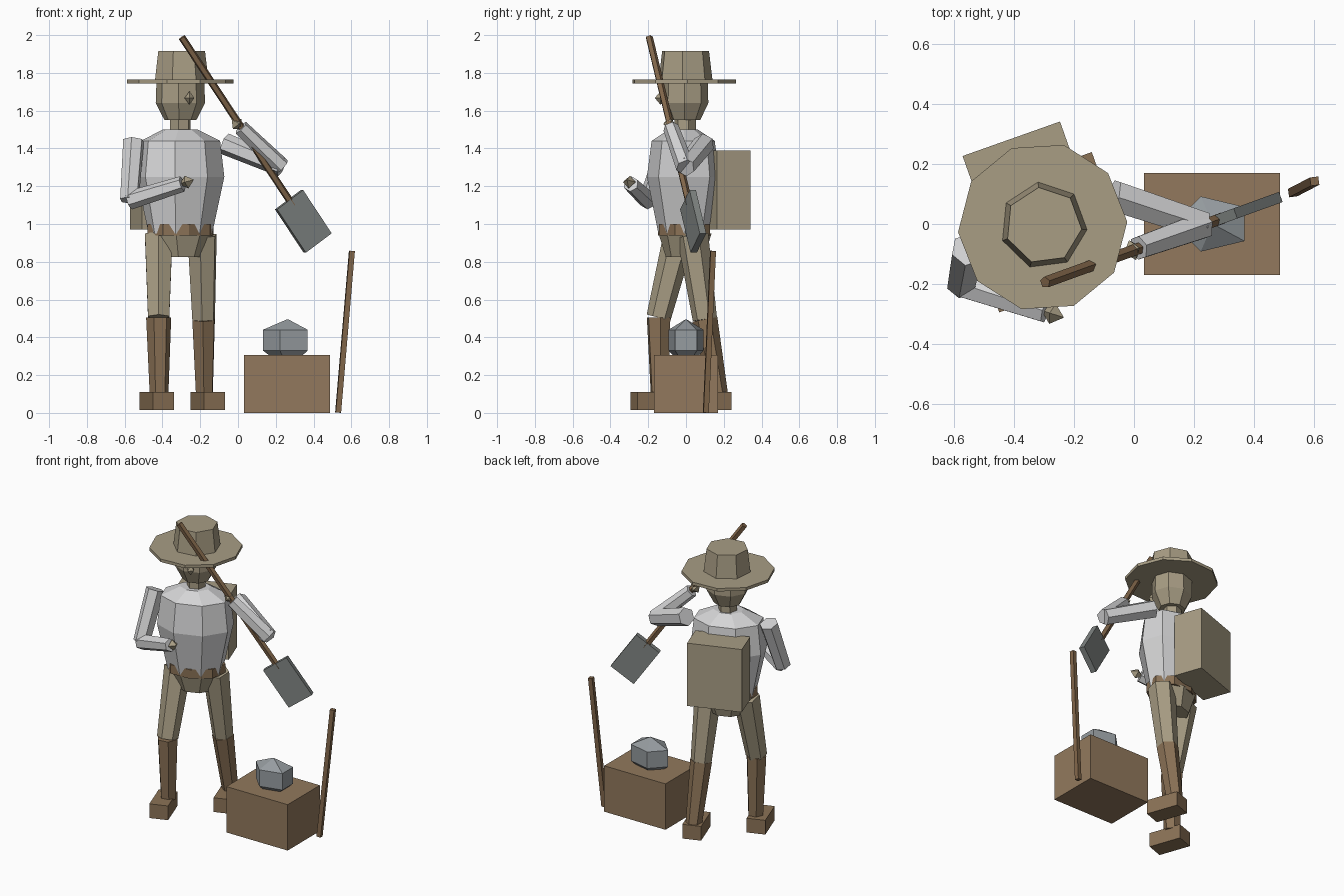
import bpy, bmesh, math
from mathutils import Vector, Matrix

if "Cube" in bpy.data.objects:
    bpy.data.objects.remove(bpy.data.objects["Cube"])

TURN = math.radians(19.5)          # the figure faces slightly to its left
CX, CY = -0.305, -0.005            # figure axis


def material(name, r, g, b):
    m = bpy.data.materials.new(name)
    lin = [((c / 255 + 0.055) / 1.055) ** 2.4 for c in (r, g, b)]
    m.diffuse_color = (*lin, 1)
    m.use_nodes = True
    m.node_tree.nodes["Principled BSDF"].inputs["Base Color"].default_value = m.diffuse_color
    return m


TAN = material("tan cloth", 168, 157, 132)
SHIRT = material("pale shirt", 212, 212, 213)
BROWN = material("brown leather", 139, 114, 86)
CRATE = material("crate wood", 146, 121, 93)
WOOD = material("handle wood", 129, 102, 74)
STEEL = material("dull steel", 128, 133, 131)
STONE = material("grey stone", 150, 156, 160)


def finish(name, bm, mat):
    bmesh.ops.recalc_face_normals(bm, faces=bm.faces)
    me = bpy.data.meshes.new(name)
    bm.to_mesh(me)
    bm.free()
    me.materials.append(mat)
    ob = bpy.data.objects.new(name, me)
    bpy.context.collection.objects.link(ob)
    return ob


def lathe(name, mat, rings, sides, start=0.0, centre=(CX, CY), turn=TURN):
    """Stack of polygon rings (z, rx, ry), capped at both ends."""
    bm = bmesh.new()
    loops = []
    for z, rx, ry in rings:
        loop = []
        for i in range(sides):
            a = math.radians(start) + math.tau * i / sides
            p = Matrix.Rotation(turn, 3, 'Z') @ Vector((rx * math.cos(a), ry * math.sin(a), z))
            loop.append(bm.verts.new(p + Vector((*centre, 0))))
        loops.append(loop)
    for lo, hi in zip(loops, loops[1:]):
        for i in range(sides):
            j = (i + 1) % sides
            bm.faces.new((lo[i], lo[j], hi[j], hi[i]))
    bm.faces.new(loops[0])
    bm.faces.new(loops[-1])
    return finish(name, bm, mat)


def tube(name, mat, a, b, r1, r2, sides=6, spin=0.0):
    """Tapered prism from a to b."""
    a, b = Vector(a), Vector(b)
    d = b - a
    m = Matrix.Translation((a + b) / 2) @ d.to_track_quat('Z', 'Y').to_matrix().to_4x4()
    bm = bmesh.new()
    bmesh.ops.create_cone(bm, cap_ends=True, segments=sides, radius1=r1, radius2=r2,
                          depth=d.length, matrix=m @ Matrix.Rotation(spin, 4, 'Z'))
    return finish(name, bm, mat)


def box(name, mat, centre, size, rot=Matrix()):
    bm = bmesh.new()
    bmesh.ops.create_cube(bm, size=1, matrix=Matrix.Translation(centre) @ rot @ Matrix.Diagonal((*size, 1)))
    return finish(name, bm, mat)


def gem(name, mat, centre, size, direction=(0, 0, 1)):
    """Octahedron stretched along a direction."""
    q = Vector(direction).to_track_quat('Z', 'Y').to_matrix().to_4x4()
    bm = bmesh.new()
    bmesh.ops.create_uvsphere(bm, u_segments=4, v_segments=2, radius=1,
                              matrix=Matrix.Translation(centre) @ q @ Matrix.Diagonal((*size, 1)))
    return finish(name, bm, mat)


FACING = Matrix.Rotation(TURN, 4, 'Z')

# hat, head and nose
lathe("hat_brim", TAN, [(1.745, .283, .283), (1.765, .283, .283)], 10, 3.5, (CX, -.01), 0)
lathe("hat_crown", TAN, [(1.765, .146, .146), (1.915, .128, .128)], 7, -5.5, (-.302, -.005), 0)
lathe("head", TAN, [(1.55, .085, .08), (1.64, .132, .122), (1.75, .128, .12)], 8, 22.5)
lathe("neck", TAN, [(1.48, .058, .058), (1.56, .058, .058)], 6)
gem("nose", TAN, (-.257, -.135, 1.667), (.026, .03, .036))

# shirt, belt and hips
lathe("torso", SHIRT, [(.95, .175, .125), (1.25, .24, .185), (1.44, .218, .16), (1.5, .095, .075)],
      8, 22.5, (CX, -.015))
lathe("belt", BROWN, [(.94, .186, .14), (1.0, .186, .14)], 8, 0, (CX, -.01))
lathe("hips", TAN, [(.825, .115, .1), (.95, .178, .135)], 8, 22.5)

# backpack
box("backpack", TAN, (-.378, .195, 1.18), (.345, .19, .42), FACING)

# legs: hip, knee, ankle, foot centre
LEGS = {
    "right": ((-.42, -.035, .94), (-.42, -.145, .505), (-.418, -.14, .1), (-.43, -.175, .0625)),
    "left": ((-.19, .035, .94), (-.182, .1, .495), (-.178, .172, .1), (-.161, .12, .0625)),
}
for side, (hip, knee, ankle, foot) in LEGS.items():
    tube(side + "_thigh", TAN, hip, knee, .084, .065)
    tube(side + "_shin", BROWN, knee, ankle, .067, .05)
    box(side + "_boot", BROWN, foot, (.118, .213, .095), FACING)

# arms: shoulder, elbow, wrist, hand
ARMS = {
    "right": ((-.553, -.085, 1.44), (-.575, -.2, 1.125), (-.295, -.292, 1.212), (-.272, -.3, 1.222)),
    "left": ((-.07, .095, 1.425), (.23, -.004, 1.302), (.015, -.08, 1.51), (-.005, -.087, 1.53)),
}
for side, (shoulder, elbow, wrist, hand) in ARMS.items():
    tube(side + "_upper_arm", SHIRT, shoulder, elbow, .058, .052)
    tube(side + "_forearm", SHIRT, elbow, wrist, .05, .042)
    gem(side + "_hand", TAN, hand, (.035, .035, .042), Vector(hand) - Vector(elbow))

# shovel: handle and flat blade
top = Vector((-.297, -.195, 1.988))
centre = Vector((.346, .038, 1.014))
along = (centre - top).normalized()
tube("shovel_handle", WOOD, top, centre - along * .1, .02, .02, 5)
side_dir = Vector((-along.y, along.x, 0)).normalized()
across = side_dir.cross(along)
blade_rot = Matrix((across, side_dir, along)).transposed().to_4x4()
box("shovel_blade", STEEL, centre, (.178, .036, .28), blade_rot)

# crate with a stone on top, and a leaning stick
box("crate", CRATE, (.26, 0, .1535), (.454, .34, .307))
lathe("stone", STONE, [(.307, .1, .074), (.33, .131, .097), (.44, .131, .097), (.495, .004, .003)],
      5, 180, (.263, 0), 0)
tube("stick", WOOD, (.53, .105, .002), (.603, .143, .857), .02, .02, 4, math.radians(25))
